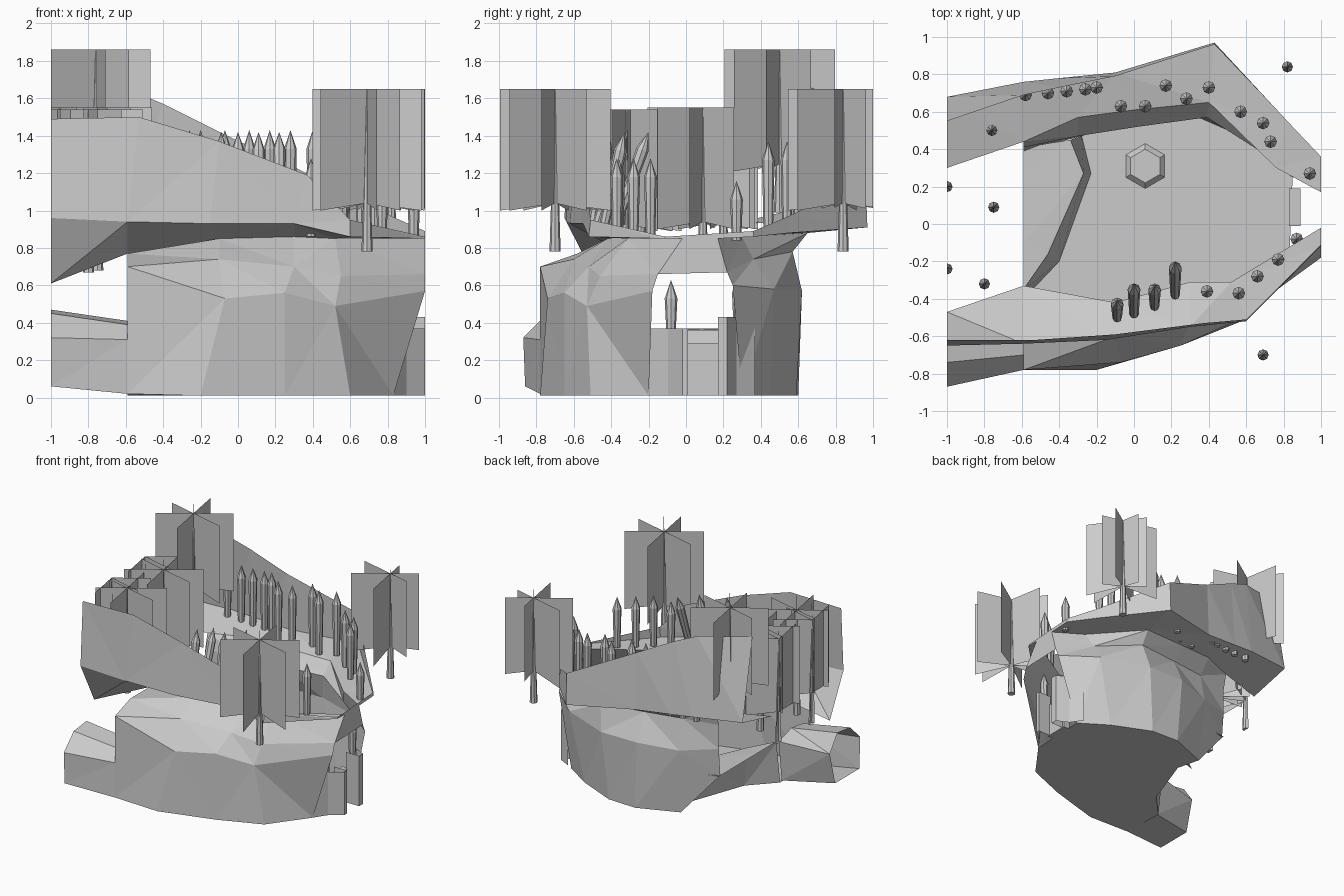
import bpy, bmesh, math
from mathutils import Vector, Matrix

if "Cube" in bpy.data.objects:
    bpy.data.objects.remove(bpy.data.objects["Cube"])


def finish(name, bm, clip=False):
    if clip:  # scene is cut off square at +-1
        for n in ((1, 0, 0), (-1, 0, 0), (0, 1, 0), (0, -1, 0)):
            bmesh.ops.bisect_plane(bm, geom=bm.verts[:] + bm.edges[:] + bm.faces[:],
                                   plane_co=n, plane_no=n, clear_outer=True)
    me = bpy.data.meshes.new(name)
    bm.to_mesh(me)
    bm.free()
    ob = bpy.data.objects.new(name, me)
    bpy.context.collection.objects.link(ob)
    return ob


def strips(name, rings, closed=False):
    bm = bmesh.new()
    rows = [[bm.verts.new(p) for p in r] for r in rings]
    for a, b in zip(rows, rows[1:]):
        n = len(a)
        for i in range(n if closed else n - 1):
            j = (i + 1) % n
            bm.faces.new((a[i], a[j], b[j], b[i]))
    bmesh.ops.triangulate(bm, faces=[f for f in bm.faces])
    return finish(name, bm)


# Rock rings, running from front left round the right end to back left
foot = [(-.59, -.78, .02), (-.2, -.78, .01), (.25, -.65, .01), (.6, -.51, .01), (.83, -.2, .01),
        (.85, .3, .01), (.62, .45, .01), (.3, .59, .01), (.05, .6, .01), (-.28, .47, .01), (-.59, .39, .37)]
waist = [(-.59, -.78, .7), (-.07, -.74, .53), (.25, -.65, .56), (.52, -.53, .49), (1, -.18, .57),
         (1, .25, .6), (.75, .47, .58), (.35, .62, .57), (.02, .62, .57), (-.3, .52, .55), (-.59, .41, .6)]
rim = [(-.59, -.58, .77), (-.1, -.6, .74), (.3, -.52, .7), (.55, -.46, .65), (1, -.15, .66),
       (1, .22, .67), (.72, .36, .74), (.39, .57, .78), (.02, .52, .79), (-.3, .47, .8), (-.59, .41, .8)]
inner = [(-1, -.47, .61), (-.59, -.33, .77), (-.1, -.42, .85), (.3, -.31, .86), (.52, -.31, .85), (1, -.02, .85),
         (1, .17, .85), (.76, .3, .86), (.4, .65, .88), (0, .61, .9), (-.3, .57, .92), (-.59, .44, .93), (-1, .3, .94)]
outer = [(-1, -.65, .96), (-.59, -.64, .94), (-.15, -.62, .93), (.3, -.55, .93), (.6, -.52, .86), (1, -.12, .85),
         (1, .36, .86), (.82, .55, .88), (.43, .97, .91), (-.1, .81, .95), (-.4, .78, .98), (-.59, .76, 1.0), (-1, .68, 1.03)]
top = [(-1, -.62, 1.49), (-.53, -.62, 1.5), (-.1, -.59, 1.37), (.37, -.53, 1.19), (.6, -.51, .95), (1, -.11, .86),
       (1, .36, .89), (.82, .55, .97), (.43, .96, 1.17), (-.1, .79, 1.42), (-.4, .73, 1.57), (-.59, .69, 1.65), (-1, .55, 1.7)]
strips("front_rock_wall", [foot[:5], waist[:5], rim[:5]])
strips("back_rock_wall", [foot[5:], waist[5:], rim[5:]])
strips("rock_shelf", [rim, inner[1:-1]])
strips("upper_ledge", [inner, outer])
strips("upper_cliff", [outer, top])

# Floor, step and platform on the left
arc = [(-.28, .47, .01), (-.23, .27, .01), (-.4, -.2, .01), (-.59, -.4, .01)]
head = [(-.34, .45, .36), (-.27, .27, .36), (-.46, -.16, .36), (-.59, -.35, .36)]
edge = [(-.59, .41, .37), (-.59, .27, .37), (-.59, -.1, .37), (-.59, -.35, .37)]
strips("left_step", [arc, head, edge])
bm = bmesh.new()
bm.faces.new([bm.verts.new(p) for p in foot[:10] + arc[1:]])
bmesh.ops.triangulate(bm, faces=bm.faces[:])
finish("floor", bm)

# Low mound on the floor
bm = bmesh.new()
bmesh.ops.create_cone(bm, cap_ends=True, segments=6, radius1=.12, radius2=.09, depth=.03,
                      matrix=Matrix.Translation((.06, .31, .025)))
finish("floor_mound", bm)

# Hollow rock arm at front left
strips("rock_arm", [
    [(-1, -.54, .06), (-1, -.86, .06), (-1, -.87, .32), (-1, -.74, .45), (-1, -.57, .47), (-1, -.47, .33)],
    [(-.59, -.42, .02), (-.59, -.78, .02), (-.59, -.78, .31), (-.59, -.7, .39), (-.59, -.55, .41), (-.59, -.38, .36)]],
    True)

# Gate wings and block at the open right end
for name, ya, yb, h in (("gate_wing_front", -.2, .01, .37), ("gate_wing_back", .37, .17, .43)):
    s = .03 if ya < yb else -.05
    strips(name, [[(.83, ya, z), (.9, (ya + yb) / 2, z), (1, yb - s, z), (1, yb, z), (.88, yb, z)] for z in (.01, h)])
bm = bmesh.new()
bmesh.ops.create_cube(bm, size=1, matrix=Matrix.Translation((.86, .09, .15)) @ Matrix.Diagonal((.06, .2, .28, 1)))
finish("gate_block", bm)


# Pointed eight-sided stakes
def stake(i, base, tip, r=.034):
    base, tip = Vector(base), Vector(tip)
    axis = tip - base
    rot = axis.to_track_quat('Z', 'Y').to_matrix().to_4x4()
    h, t = axis.length, .1
    bm = bmesh.new()
    bmesh.ops.create_cone(bm, cap_ends=True, segments=8, radius1=r * .75, radius2=r, depth=h - t,
                          matrix=Matrix.Translation(base) @ rot @ Matrix.Translation((0, 0, (h - t) / 2)))
    bmesh.ops.create_cone(bm, cap_ends=False, segments=8, radius1=r, radius2=0, depth=t,
                          matrix=Matrix.Translation(base) @ rot @ Matrix.Translation((0, 0, h - t / 2)))
    finish("stake_%02d" % i, bm, True)


back = [(-.58, .69), (-.46, .7), (-.36, .71), (-.26, .72), (-.2, .73), (-.07, .63), (.06, .63),
        (.17, .74), (.28, .67), (.4, .73), (.57, .6), (.69, .54), (.73, .44)]
front = [(.39, -.36), (.56, -.37), (.66, -.28), (.77, -.19)]
lean = [(-.09, -.5, -.41), (0, -.48, -.32), (.11, -.44, -.33), (.22, -.38, -.2)]
stakes = [((x, y, .9 if x > -.15 else .94), (x, y, 1.43 if x < .5 else 1.37)) for x, y in back]
stakes += [((x, y, .86), (x, y, 1.28)) for x, y in front]
stakes += [((x, a, .91), (x, b, 1.42)) for x, a, b in lean]
stakes += [((.94, .27, .84), (.94, .27, 1.16)),
           ((.87, -.08, .36), (.87, -.08, .63)), ((.86, .28, .36), (.86, .28, .66))]
for i, (b, t) in enumerate(stakes):
    stake(i, b, t)


# Trees: tapering trunk with four crossed foliage cards
def tree(i, x, y, z):
    bm = bmesh.new()
    bmesh.ops.create_cone(bm, cap_ends=True, segments=8, radius1=.03, radius2=.003, depth=.86,
                          matrix=Matrix.Translation((x, y, z + .43)))
    for deg in (-80, -54, -14, 34, 100, 126, 166, 214):
        a = math.radians(deg)
        dx, dy = .3 * math.cos(a), .3 * math.sin(a)
        bm.faces.new([bm.verts.new(p) for p in (
            (x, y, z + .26), (x + dx, y + dy, z + .22), (x + dx, y + dy, z + .87), (x, y, z + .87))])
    finish("tree_%d" % i, bm, True)


for i, p in enumerate([(.69, -.7, .78), (.82, .84, .78), (-.76, .5, .99), (-.75, .09, .68),
                       (-.8, -.32, .67), (-1, .2, .68), (-1, -.24, .67)]):
    tree(i, *p)
